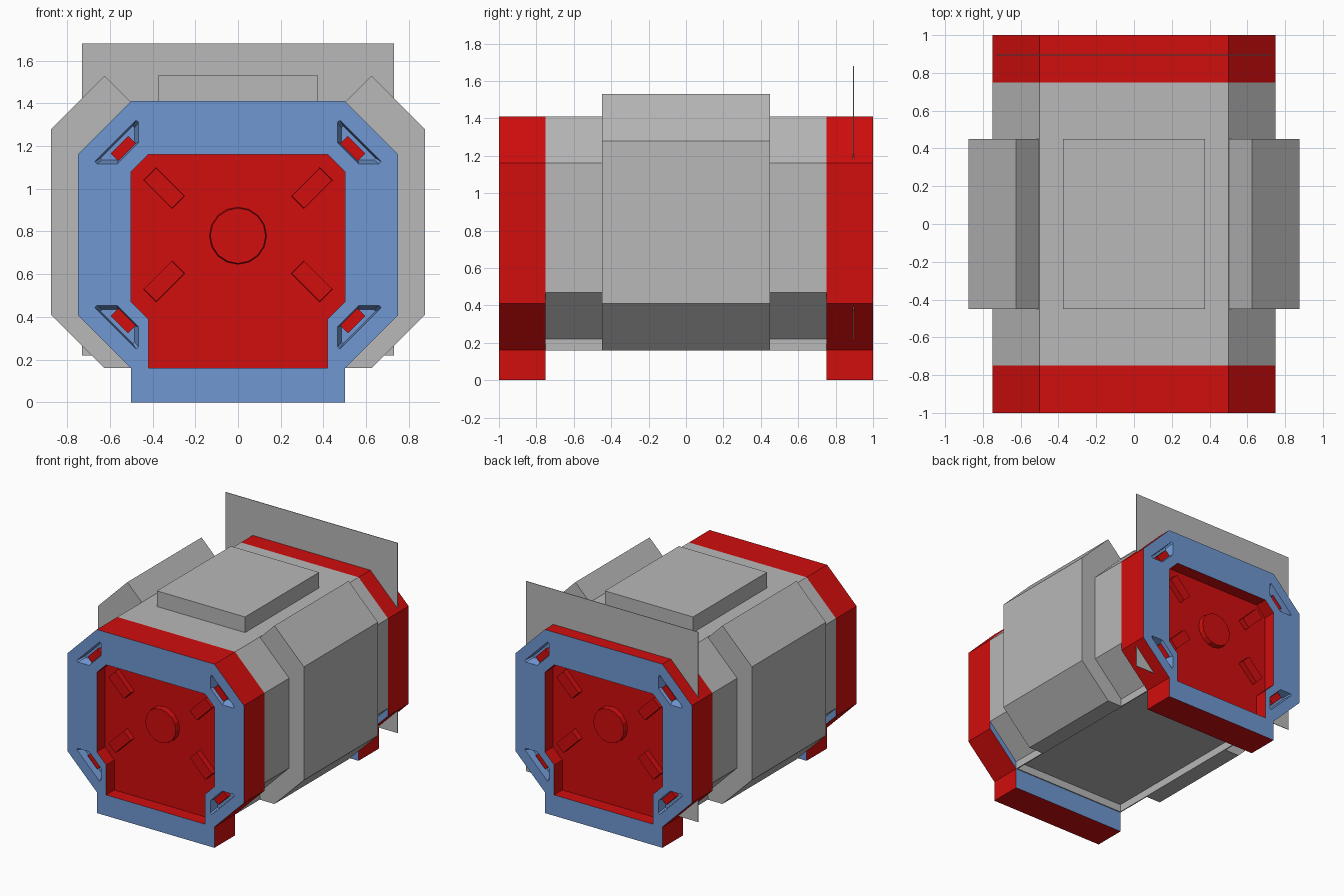
import bpy, bmesh, math
from mathutils import Vector

if "Cube" in bpy.data.objects:
    bpy.data.objects.remove(bpy.data.objects["Cube"])


def material(name, rgb):
    m = bpy.data.materials.new(name)
    m.diffuse_color = (*rgb, 1)
    m.use_nodes = True
    m.node_tree.nodes["Principled BSDF"].inputs["Base Color"].default_value = m.diffuse_color
    return m


RED = material("red", (0.64, 0.004, 0.004))
BLUE = material("blue", (0.16, 0.31, 0.64))
GREY = material("grey", (0.48, 0.48, 0.48))
MID = 0.785  # height of the cap centre


def prism(name, pts, y0, y1, mat, s0=1.0, s1=1.0):
    """Extrude an x/z outline from y0 to y1, scaling each end about its centre."""
    c = sum((Vector(p) for p in pts), Vector((0, 0))) / len(pts)
    bm = bmesh.new()
    rings = []
    for y, s in ((y0, s0), (y1, s1)):
        ring = []
        for p in pts:
            q = c + (Vector(p) - c) * s
            ring.append(bm.verts.new((q.x, y, q.y)))
        rings.append(ring)
    a, b = rings
    bm.faces.new(a)
    bm.faces.new(b[::-1])
    n = len(pts)
    for i in range(n):
        j = (i + 1) % n
        bm.faces.new((a[i], b[i], b[j], a[j]))
    bmesh.ops.recalc_face_normals(bm, faces=bm.faces)
    me = bpy.data.meshes.new(name)
    bm.to_mesh(me)
    bm.free()
    me.materials.append(mat)
    ob = bpy.data.objects.new(name, me)
    bpy.context.collection.objects.link(ob)
    return ob


def sym(half):
    """Mirror a right-hand half outline (bottom to top) to the left."""
    return half + [(-x, z) for x, z in reversed(half)]


def rect(x0, x1, z0, z1):
    return [(x0, z0), (x1, z0), (x1, z1), (x0, z1)]


def bar(cx, cz, length, width, ang):
    d = Vector((math.cos(ang), math.sin(ang)))
    n = Vector((-d.y, d.x))
    return [tuple(Vector((cx, cz)) + d * length / 2 * i + n * width / 2 * j)
            for i, j in ((-1, -1), (1, -1), (1, 1), (-1, 1))]


def mirror(ob, x=False, y=False):
    m = ob.modifiers.new("mirror", 'MIRROR')
    m.use_axis = (x, y, False)


# End caps: octagon with a foot, cut by a panel recess and corner pockets
cap = prism("end_caps", sym([(0.5, 0), (0.5, 0.16), (0.75, 0.41), (0.75, 1.16), (0.5, 1.41)]),
            -1, -0.75, RED)
cutters = [prism("panel_cutter", sym([(0.42, 0.16), (0.42, 0.39), (0.5, 0.47),
                                      (0.5, 1.08), (0.42, 1.16)]), -1.05, -0.9, RED)]
pocket = [(0.67, 0.342), (0.477, 0.535), (0.466, 0.525), (0.466, 0.431),
          (0.565, 0.332), (0.66, 0.332)]
for sx in (-1, 1):
    for sz in (-1, 1):
        cutters.append(prism("pocket_cutter", [(sx * x, MID + sz * z) for x, z in pocket],
                             -1.02, -0.94, RED, 1.08, 0.78))
for c in cutters:
    c.hide_render = True
    b = cap.modifiers.new("cut", 'BOOLEAN')
    b.operation, b.solver, b.object = 'DIFFERENCE', 'EXACT', c
bpy.context.view_layer.update()
mesh = bpy.data.meshes.new_from_object(cap.evaluated_get(bpy.context.evaluated_depsgraph_get()))
cap.modifiers.clear()
cap.data = mesh
for c in cutters:
    bpy.data.objects.remove(c)

# Blue on the flat ends and pockets, red on the rims and the panel
mesh.materials.clear()
mesh.materials.append(RED)
mesh.materials.append(BLUE)
for p in mesh.polygons:
    c = p.center
    flat = abs(p.normal.y) > 0.99 and abs(c.y + 0.9) > 0.02
    in_pocket = c.y < -0.92 and abs(c.x) > 0.462 and abs(c.x) + abs(c.z - MID) > 0.85
    p.material_index = 1 if flat or in_pocket else 0
mirror(cap, y=True)

# Raised hub in the panel
hub = prism("panel_hubs", [(0.135 * math.cos(math.tau * i / 16),
                            0.78 + 0.135 * math.sin(math.tau * i / 16)) for i in range(16)],
            -0.94, -0.89, RED, 0.96, 1)
mirror(hub, y=True)

# Radial bars on the panel and latch bars in the corner pockets
for word, s in (("upper", 1), ("lower", -1)):
    ribs = prism(word + "_panel_bars", bar(0.346, MID + s * 0.218, 0.19, 0.085, s * math.pi / 4),
                 -0.945, -0.89, RED, 0.97, 1)
    mirror(ribs, True, True)
    latch = prism(word + "_latches", bar(0.537, MID + s * 0.403, 0.115, 0.05, -s * math.pi / 4),
                  -0.975, -0.93, RED)
    mirror(latch, True, True)

# Main body
prism("body", sym([(0.5, 0.22), (0.75, 0.47), (0.75, 1.16), (0.5, 1.41)]), -0.75, 0.75, GREY)

# Thin skirt round the underside
mirror(prism("side_skirts", rect(0.492, 0.5, 0.16, 0.23), -0.75, 0.75, GREY), x=True)
mirror(prism("end_skirts", rect(-0.5, 0.5, 0.16, 0.23), -0.75, -0.742, GREY), y=True)

# Side armour wrapped round the chamfers
armour = prism("side_armour", [(0.5, 0.16), (0.625, 0.16), (0.875, 0.41), (0.875, 1.28),
                               (0.625, 1.53), (0.5, 1.405), (0.74, 1.15), (0.74, 0.47),
                               (0.5, 0.23)], -0.45, 0.45, GREY)
mirror(armour, x=True)

# Raised lid on top
prism("top_lid", rect(-0.375, 0.375, 1.40, 1.53), -0.45, 0.45, GREY)

# Thin plate standing inside the back cap
prism("back_plate", rect(-0.73, 0.73, 0.22, 1.68), 0.893, 0.897, GREY)
